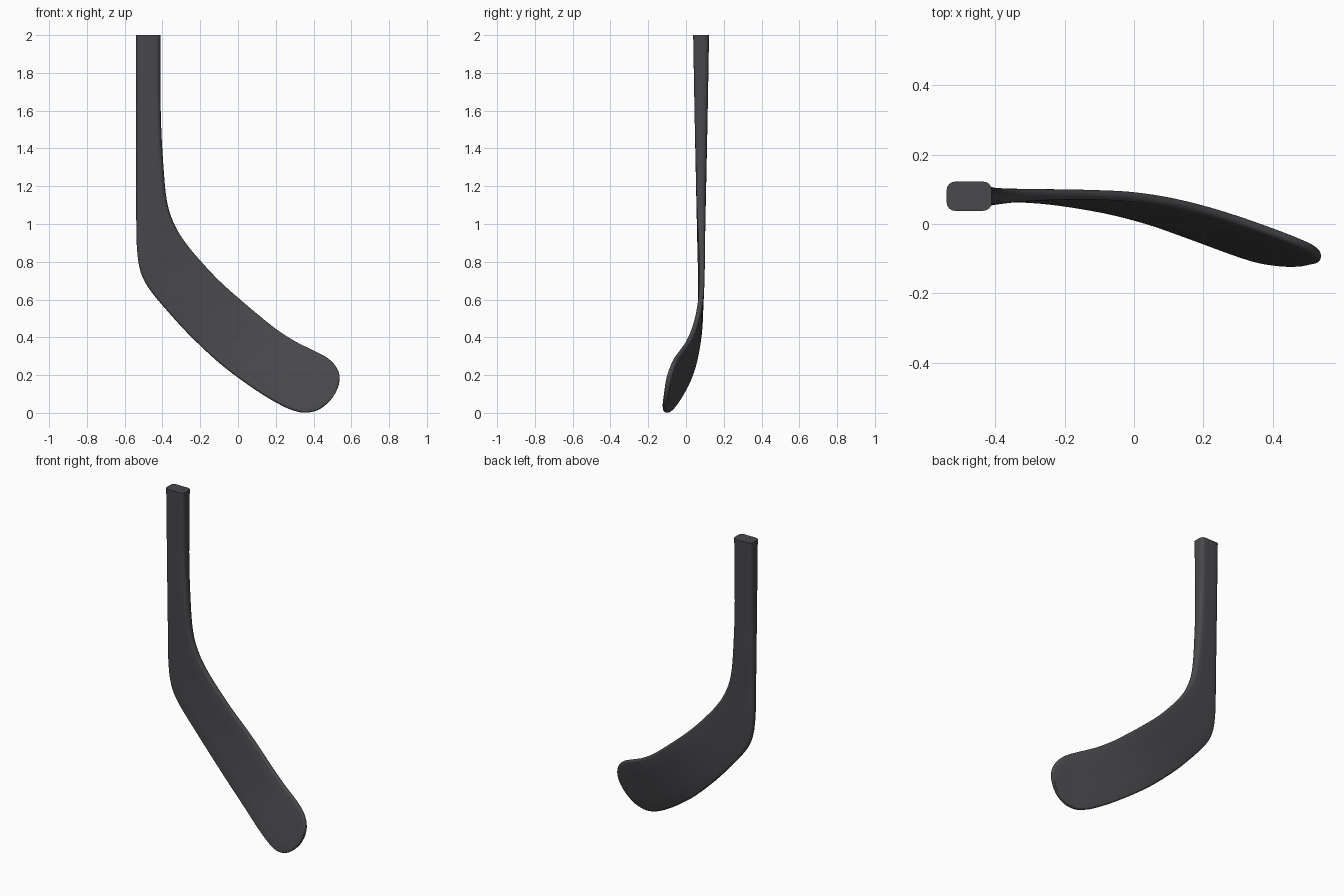
import bpy, bmesh, math
from mathutils import Vector

if "Cube" in bpy.data.objects:
    bpy.data.objects.remove(bpy.data.objects["Cube"])

# Stations down the stick: lower/heel edge, upper edge, half thickness
S = [
    ((-.540, .080, 2.00), (-.410, .080, 2.00), .042),
    ((-.540, .080, 1.60), (-.409, .080, 1.60), .035),
    ((-.540, .080, 1.30), (-.397, .080, 1.34), .029),
    ((-.539, .080, 1.06), (-.376, .080, 1.12), .024),
    ((-.535, .080, .87), (-.333, .082, .99), .020),
    ((-.515, .080, .745), (-.270, .084, .890), .017),
    ((-.465, .079, .650), (-.190, .085, .795), .015),
    ((-.370, .077, .535), (-.100, .084, .700), .014),
    ((-.250, .069, .405), (.000, .079, .610), .014),
    ((-.100, .045, .265), (.100, .065, .525), .014),
    ((.030, .012, .165), (.200, .042, .445), .014),
    ((.150, -.030, .085), (.300, .012, .380), .014),
    ((.250, -.067, .030), (.400, -.023, .330), .014),
    ((.310, -.088, .008), (.470, -.050, .293), .014),
    ((.360, -.102, .001), (.515, -.070, .250), .014),
    ((.420, -.110, .014), (.537, -.087, .200), .014),
    ((.470, -.111, .047), (.534, -.097, .150), .013),
    ((.500, -.107, .080), (.516, -.104, .105), .011),
]
STEPS, CORNER = 4, 5


def spline(a, b, c, d, t):
    return b + .5 * t * ((c - a) + t * ((2*a - 5*b + 4*c - d) + t * (3*b - a - 3*c + d)))


# Smooth the stations into many sections
rows = [(Vector(l), Vector(u), Vector((h, 0, 0))) for l, u, h in S]
sections = []
for i in range(len(rows) - 1):
    q = [rows[max(0, min(len(rows) - 1, i + k))] for k in (-1, 0, 1, 2)]
    for s in range(STEPS):
        sections.append([spline(*[p[j] for p in q], s / STEPS) for j in range(3)])
sections.append(list(rows[-1]))


def outline(w, h):
    """Rounded rectangle, with extra points along both wide faces."""
    r = min(.024, h * .9, w * .95)
    pts = []
    for k, (sx, sy) in enumerate(((1, 1), (-1, 1), (-1, -1), (1, -1))):
        for c in range(CORNER):
            a = math.pi / 2 * (k + c / (CORNER - 1))
            pts.append((sx * (w - r) + r * math.cos(a), sy * (h - r) + r * math.sin(a)))
        if k in (0, 2):
            pts += [(sx * (w - r) * f, sy * h) for f in (.5, 0, -.5)]
    return pts


# Shaft and curved blade as one lofted surface
bm = bmesh.new()
rings = []
for low, up, th in sections:
    mid, u = (low + up) / 2, (up - low)
    w = u.length / 2
    u.normalize()
    n = (Vector((0, 1, 0)) - u * u.y).normalized()
    rings.append([bm.verts.new(mid + u * x + n * y) for x, y in outline(w, th.x)])
for a, b in zip(rings, rings[1:]):
    for i in range(len(a)):
        j = (i + 1) % len(a)
        bm.faces.new((a[i], a[j], b[j], b[i]))
bm.faces.new(rings[0])
bm.faces.new(rings[-1])
bmesh.ops.recalc_face_normals(bm, faces=bm.faces)

mesh = bpy.data.meshes.new("stick_blade")
bm.to_mesh(mesh)
bm.free()
blade = bpy.data.objects.new("stick_blade", mesh)
bpy.context.collection.objects.link(blade)

# Charcoal finish
mat = bpy.data.materials.new("charcoal")
mat.diffuse_color = (.065, .065, .072, 1)
mat.use_nodes = True
mat.node_tree.nodes["Principled BSDF"].inputs["Base Color"].default_value = mat.diffuse_color
mesh.materials.append(mat)

bpy.context.view_layer.objects.active = blade
blade.select_set(True)
bpy.ops.object.shade_smooth_by_angle(angle=math.radians(40))
